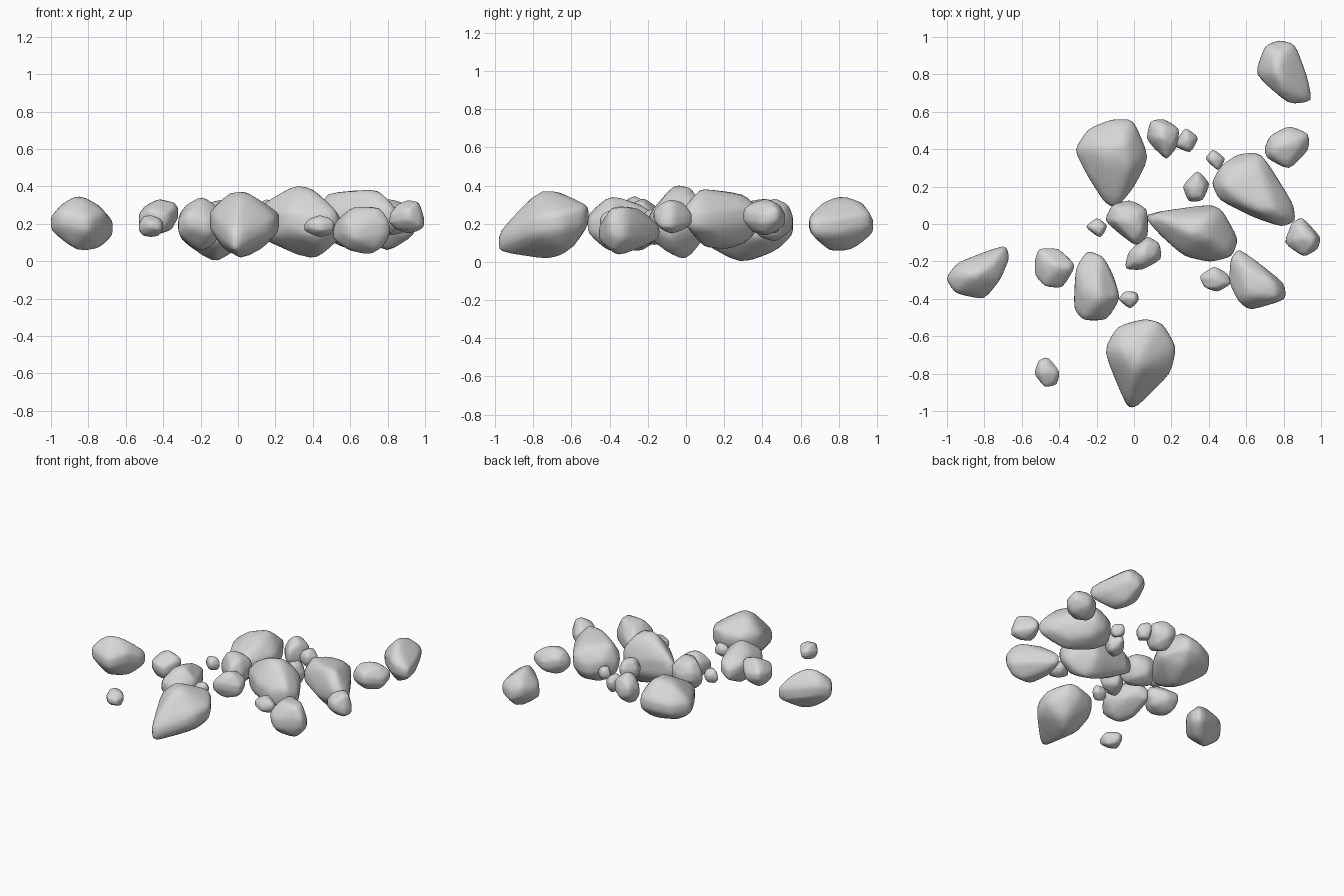
import bpy, bmesh, random

random.seed(4)
stone = bpy.data.materials.new("grey stone")
stone.diffuse_color = (0.68, 0.68, 0.68, 1)


def fit(verts, lo, hi):
    """Stretch the vertices to fill the given box."""
    for a in range(3):
        c = [v.co[a] for v in verts]
        low, span = min(c), max(c) - min(c)
        for v in verts:
            v.co[a] = lo[a] + (v.co[a] - low) / span * (hi[a] - lo[a])


def ring(outline, centre, z, size):
    """Shrunken copy of an outline, used as the shoulders of a small rock."""
    return [(centre[0] + (p[0] - centre[0]) * s, centre[1] + (p[1] - centre[1]) * s,
             z + random.uniform(-0.01, 0.01))
            for p in outline for s in [size + random.uniform(-0.1, 0.1)]]


def rock(name, z0, z1, outline, tops=None, bottoms=None):
    """Worn boulder: widest outline (x, y, optional z), height range, corner points above and below."""
    mid, h = (z0 + z1) / 2, z1 - z0
    n = len(outline)
    centre = (sum(p[0] for p in outline) / n, sum(p[1] for p in outline) / n)
    points = []
    for i, p in enumerate(outline):
        z = p[2] if len(p) > 2 else mid + (0.06 if i % 2 else -0.06) * h
        points += [(p[0], p[1], z - 0.12 * h), (p[0], p[1], z + 0.12 * h)]
    points += tops or ring(outline, centre, mid + 0.37 * h, 0.65) + [(*centre, z1)]
    points += bottoms or ring(outline, centre, mid - 0.37 * h, 0.65) + [(*centre, z0)]
    bm = bmesh.new()
    for p in points:
        bm.verts.new(p)
    bmesh.ops.convex_hull(bm, input=bm.verts)
    bmesh.ops.delete(bm, geom=[v for v in bm.verts if not v.link_faces], context='VERTS')
    # wear the edges down
    bmesh.ops.subdivide_edges(bm, edges=bm.edges, cuts=3, use_grid_fill=True)
    for _ in range(2):
        bmesh.ops.smooth_vert(bm, verts=bm.verts, factor=0.5,
                              use_axis_x=True, use_axis_y=True, use_axis_z=True)
    xs, ys = [p[0] for p in outline], [p[1] for p in outline]
    fit(bm.verts, (min(xs), min(ys), z0), (max(xs), max(ys), z1))
    bmesh.ops.recalc_face_normals(bm, faces=bm.faces)
    for f in bm.faces:
        f.smooth = True
    me = bpy.data.meshes.new(name)
    bm.to_mesh(me)
    bm.free()
    me.materials.append(stone)
    bpy.context.collection.objects.link(bpy.data.objects.new(name, me))


# large boulders
rock("front_boulder", 0.02, 0.37,
     [(-.15, -.68, .22), (-.08, -.55, .22), (.06, -.51, .23), (.15, -.535, .23), (.22, -.66, .2),
      (.19, -.80, .18), (.09, -.89, .14), (.02, -.975, .11), (-.03, -.98, .11), (-.07, -.82, .17)],
     [(.02, -.76, .37), (-.04, -.7, .36), (.1, -.54, .29), (.15, -.7, .29), (-.01, -.87, .22)],
     [(.02, -.71, .02), (.1, -.62, .04), (0, -.92, .05), (-.08, -.7, .07)])
rock("centre_boulder", 0.02, 0.40,
     [(.07, .05, .21), (.23, .07), (.41, .10), (.47, .07), (.55, -.08),
      (.52, -.17), (.41, -.20), (.28, -.17), (.16, -.06)],
     [(.31, -.06, .4), (.4, -.08, .38), (.4, .04, .38), (.25, .02, .36), (.48, -.1, .31)],
     [(.4, 0, .02), (.46, -.1, .07), (.28, -.05, .09)])
rock("right_boulder", 0.07, 0.38,
     [(.42, .22), (.47, .31), (.56, .37), (.68, .38), (.74, .24), (.85, .11, .22),
      (.86, .02, .22), (.79, -.01), (.64, .04), (.46, .13)],
     [(.48, .2, .36), (.56, .3, .35), (.68, .3, .34), (.75, .09, .375), (.64, .08, .375), (.79, .05, .34)],
     [(.58, .2, .07), (.7, .1, .08), (.52, .27, .1), (.66, .32, .11), (.73, .2, .1)])
rock("back_boulder", 0.005, 0.33,
     [(-.31, .40, .17), (-.24, .51, .17), (-.12, .56, .19), (-.01, .56, .19), (.03, .46, .18),
      (.07, .36, .18), (-.01, .20, .17), (-.10, .09, .15), (-.16, .13, .15), (-.24, .26, .17)],
     [(-.05, .45, .33), (-.15, .35, .31), (-.03, .31, .31), (-.2, .42, .29), (-.1, .2, .24)],
     [(-.12, .29, .005), (-.2, .38, .06), (-.05, .46, .06), (-.1, .16, .08)])
rock("far_back_boulder", 0.06, 0.34,
     [(.66, .80), (.71, .95), (.78, .98), (.86, .96), (.92, .79, .18), (.945, .66, .18),
      (.83, .645, .2), (.76, .71)],
     [(.77, .81, .34), (.78, .92, .3), (.8, .72, .3), (.88, .69, .24)],
     [(.8, .86, .06), (.8, .76, .06), (.9, .7, .12)])
rock("left_boulder", 0.06, 0.345,
     [(-1, -.29, .19), (-.94, -.21), (-.80, -.16), (-.69, -.12, .17), (-.67, -.19, .17),
      (-.72, -.30), (-.80, -.395), (-.95, -.365)],
     [(-.85, -.27, .345), (-.94, -.28, .29), (-.75, -.22, .29)],
     [(-.87, -.3, .06), (-.74, -.24, .07), (-.82, -.23, .06)])

# medium rocks
rock("front_left_rock", 0.06, 0.34,
     [(-.32, -.455), (-.31, -.24), (-.25, -.15), (-.17, -.18), (-.12, -.27),
      (-.08, -.40), (-.15, -.515), (-.27, -.515)],
     [(-.19, -.4, .34), (-.28, -.36, .29), (-.12, -.36, .27), (-.22, -.24, .29)],
     [(-.2, -.4, .06), (-.25, -.3, .08), (-.13, -.4, .1)])
rock("front_right_rock", 0.04, 0.29,
     [(.51, -.31), (.52, -.19), (.56, -.14), (.65, -.20), (.80, -.315),
      (.81, -.40), (.62, -.455), (.56, -.41)],
     [(.61, -.38, .285), (.76, -.39, .28), (.75, -.31, .285), (.62, -.25, .28), (.56, -.2, .24)],
     [(.71, -.35, .04), (.6, -.38, .06), (.76, -.39, .07), (.58, -.25, .08)])
rock("left_rock", 0.14, 0.33,
     [(-.53, -.19), (-.51, -.13), (-.41, -.13), (-.32, -.22, .26), (-.39, -.34),
      (-.48, -.33), (-.53, -.27)],
     [(-.42, -.22, .33), (-.34, -.23, .31), (-.5, -.2, .29), (-.46, -.29, .3)])
rock("middle_rock", 0.10, 0.33,
     [(-.15, .02), (-.11, .10), (-.02, .125), (.07, .08), (.075, -.06), (.01, -.11), (-.07, -.05)])
rock("back_right_rock", 0.14, 0.33,
     [(.70, .41), (.73, .47), (.83, .52), (.935, .48), (.935, .40), (.83, .30), (.71, .36)])
rock("right_rock", 0.15, 0.325,
     [(.81, -.10), (.85, 0), (.90, .03), (.995, -.07, .21), (.98, -.13, .21), (.91, -.17)])
rock("back_rock", 0.11, 0.33,
     [(.07, .46), (.09, .55), (.16, .56), (.24, .51), (.23, .42), (.175, .35), (.11, .41)])
rock("near_middle_rock", 0.09, 0.28,
     [(-.045, -.24), (-.025, -.15), (.07, -.07), (.135, -.11), (.145, -.19), (.045, -.245)])

# pebbles
rock("inner_pebble", 0.13, 0.29,
     [(.265, .20), (.34, .28), (.40, .21), (.365, .125), (.295, .12)])
rock("back_pebble", 0.15, 0.28,
     [(.22, .42), (.275, .51), (.34, .46), (.30, .385)])
rock("back_right_pebble", 0.16, 0.26,
     [(.385, .35), (.425, .395), (.485, .35), (.45, .29)])
rock("left_pebble", 0.17, 0.27,
     [(-.255, -.015), (-.195, .03), (-.145, -.01), (-.18, -.07)])
rock("centre_pebble", 0.17, 0.27,
     [(-.08, -.40), (-.045, -.36), (.015, -.365), (.025, -.405), (-.02, -.45)])
rock("right_pebble", 0.13, 0.245,
     [(.355, -.28), (.43, -.23), (.50, -.27), (.515, -.32), (.445, -.36), (.38, -.335)])
rock("front_left_pebble", 0.13, 0.245,
     [(-.53, -.80), (-.505, -.73), (-.46, -.715), (-.40, -.79), (-.415, -.855), (-.475, -.87)])
